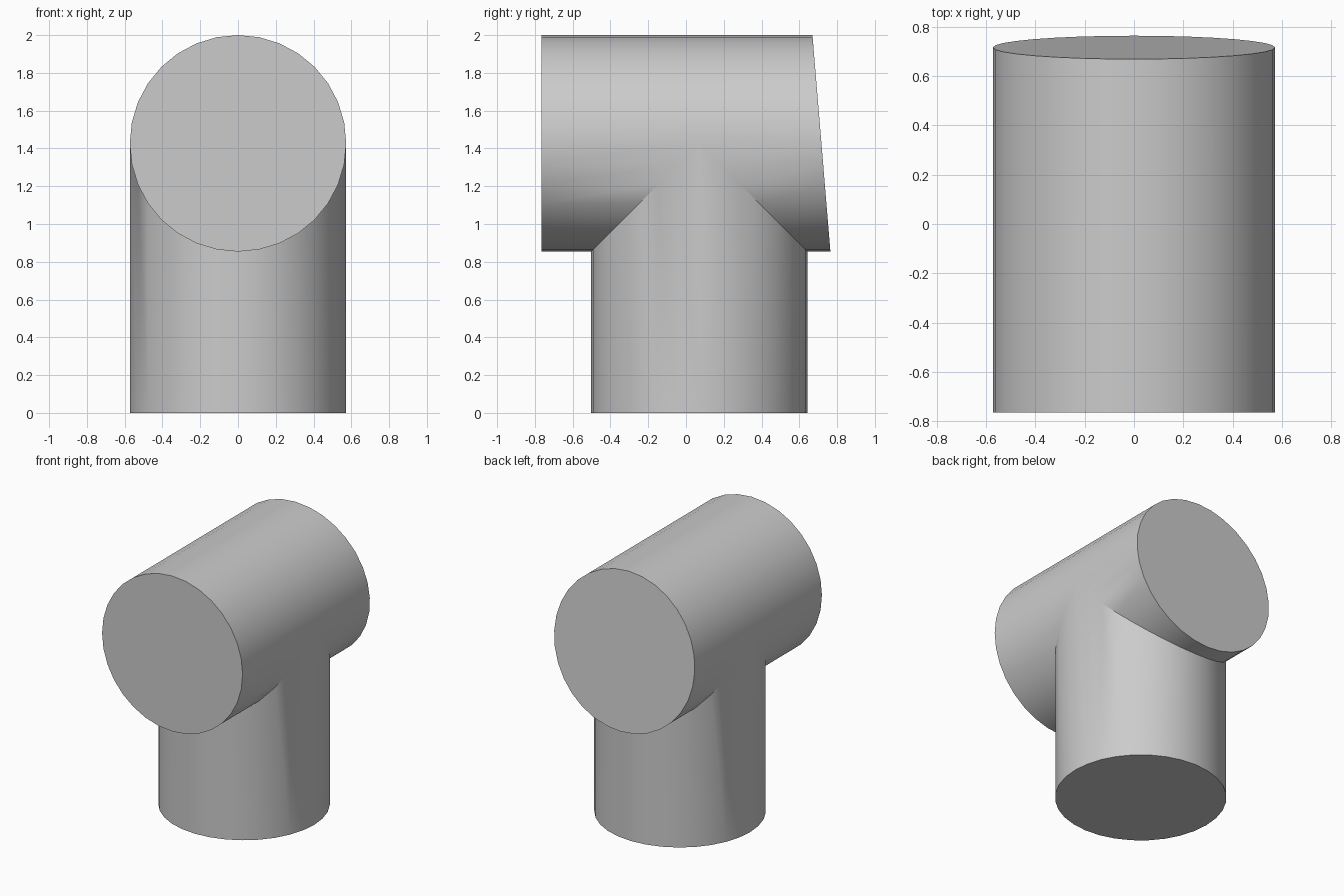
import bpy
import bmesh
from math import pi
from mathutils import Matrix, Vector

if "Cube" in bpy.data.objects:
    bpy.data.objects.remove(bpy.data.objects["Cube"], do_unlink=True)

R = 0.573            # radius shared by both cylinders
AXIS_Z = 2 - R       # height of the horizontal axis
STEM_Y = 0.07        # position of the vertical axis
END_Y = 0.765
SIDES = 32

grey = bpy.data.materials.new("plain_grey")
grey.use_nodes = True
colour = (0.6, 0.6, 0.6, 1)
grey.diffuse_color = colour
grey.node_tree.nodes["Principled BSDF"].inputs["Base Color"].default_value = colour


def add_cylinder(bm, matrix):
    made = bmesh.ops.create_cone(bm, cap_ends=True, segments=SIDES, radius1=R,
                                 radius2=R, depth=1, matrix=matrix)
    return made["verts"]


bm = bmesh.new()

# Horizontal barrel with a square front and a slanted back end
for v in add_cylinder(bm, Matrix.Translation((0, 0, AXIS_Z)) @ Matrix.Rotation(pi / 2, 4, "X")):
    v.co.y = 0.717 - 0.083 * (v.co.z - AXIS_Z) if v.co.y > 0 else -END_Y

# Saddle opening in the underside, where the stem joins
centre = Vector((0, STEM_Y, AXIS_Z))
for side in (-1, 1):
    bm.normal_update()
    faces = [f for f in bm.faces
             if abs(f.normal.y) < 0.5 and f.calc_center_median().z < AXIS_Z]
    edges = {e for f in faces for e in f.edges}
    verts = {v for f in faces for v in f.verts}
    bmesh.ops.bisect_plane(bm, geom=faces + list(edges) + list(verts), dist=1e-5,
                           plane_co=centre, plane_no=Vector((0, side, 1)).normalized())
bm.normal_update()
opening = [f for f in bm.faces if abs(f.normal.y) < 0.5
           and AXIS_Z - f.calc_center_median().z > abs(f.calc_center_median().y - STEM_Y) + 1e-4]
bmesh.ops.delete(bm, geom=opening, context="FACES")

# Vertical stem, its top edge shaped to the saddle
stem = add_cylinder(bm, Matrix.Translation((0, STEM_Y, 0.5)))
top = {v for v in stem if v.co.z > 0.5}
cap = [f for f in bm.faces if all(v in top for v in f.verts)]
bmesh.ops.delete(bm, geom=cap, context="FACES_ONLY")
for v in stem:
    v.co.z = AXIS_Z - abs(v.co.y - STEM_Y) if v in top else 0

bmesh.ops.remove_doubles(bm, verts=bm.verts[:], dist=0.0005)
bmesh.ops.recalc_face_normals(bm, faces=bm.faces[:])

mesh = bpy.data.meshes.new("pipe_tee")
bm.to_mesh(mesh)
bm.free()
mesh.materials.append(grey)
tee = bpy.data.objects.new("pipe_tee", mesh)
bpy.context.collection.objects.link(tee)

# Smooth walls with sharp rims
bpy.ops.object.select_all(action="DESELECT")
tee.select_set(True)
bpy.context.view_layer.objects.active = tee
bpy.ops.object.shade_smooth_by_angle(angle=pi / 6)
